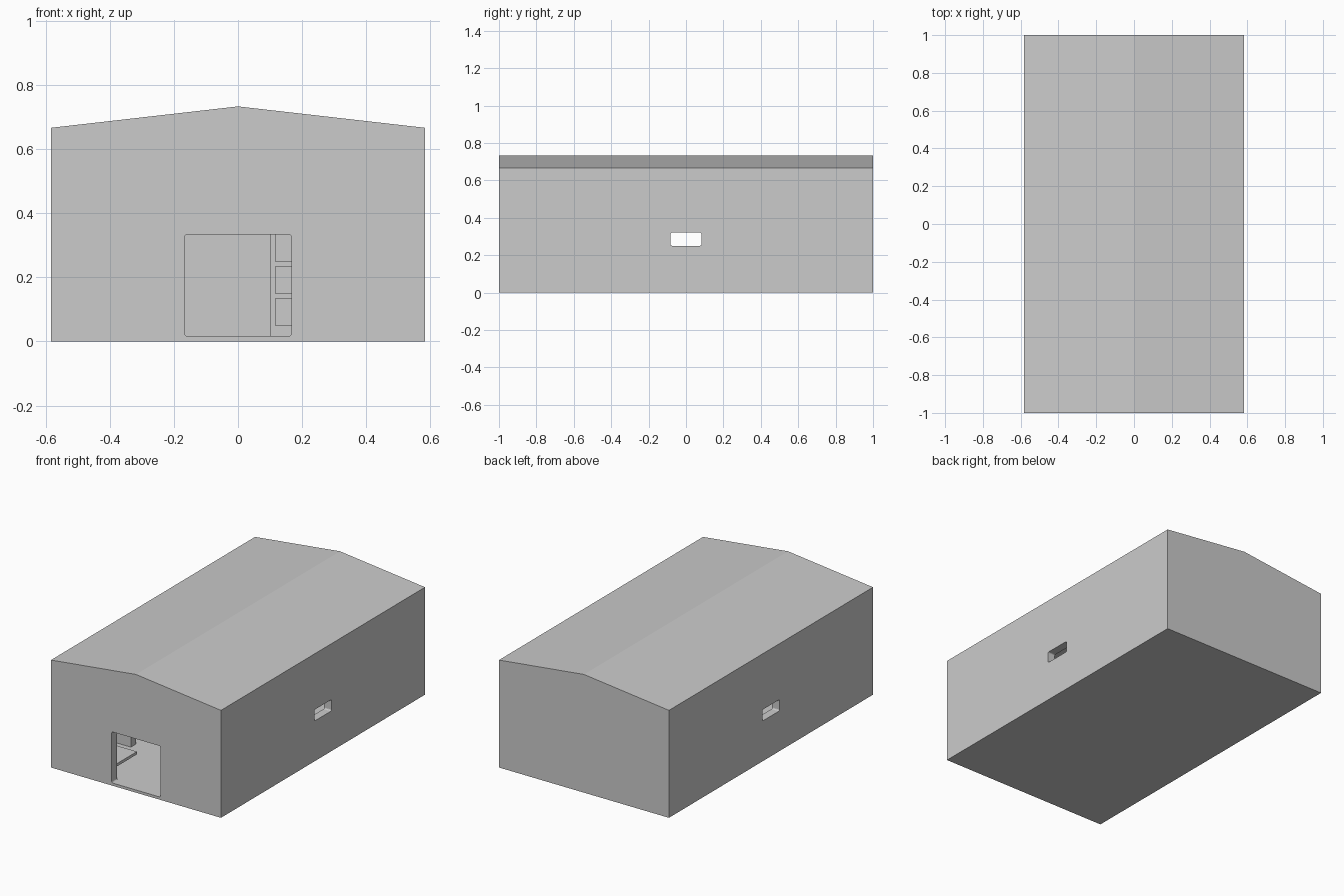
import bpy, math

if "Cube" in bpy.data.objects:
    bpy.data.objects.remove(bpy.data.objects["Cube"])

U = 1 / 60  # building module
HX, HY = 35 * U, 1.0
EAVE, RIDGE, WALL, FLOOR = 40 * U, 44 * U, 3 * U, U


def prism(name, profile, lo, hi, axis='y'):
    """Extrude a 2D profile along y (profile = x,z) or x (profile = y,z)."""
    put = (lambda a, b, d: (a, d, b)) if axis == 'y' else (lambda a, b, d: (d, a, b))
    n = len(profile)
    verts = [put(a, b, d) for d in (lo, hi) for a, b in profile]
    faces = [tuple(range(n)), tuple(reversed(range(n, 2 * n)))]
    faces += [(i, i + n, (i + 1) % n + n, (i + 1) % n) for i in range(n)]
    if axis == 'x':
        faces = [tuple(reversed(f)) for f in faces]
        
    faces = [tuple(reversed(f)) for f in faces] if axis == 'x' else faces
    me = bpy.data.meshes.new(name)
    me.from_pydata(verts, [], faces)
    import bmesh
    bm = bmesh.new()
    bm.from_mesh(me)
    bmesh.ops.recalc_face_normals(bm, faces=bm.faces)
    bm.to_mesh(me)
    bm.free()
    ob = bpy.data.objects.new(name, me)
    bpy.context.collection.objects.link(ob)
    return ob


def box(name, x0, x1, y0, y1, z0, z1):
    return prism(name, [(x0, z0), (x1, z0), (x1, z1), (x0, z1)], y0, y1)


def rounded(a0, a1, b0, b1, r=0.008, steps=3):
    pts = []
    for k, (a, b) in enumerate([(a1 - r, b1 - r), (a0 + r, b1 - r),
                                (a0 + r, b0 + r), (a1 - r, b0 + r)]):
        for s in range(steps + 1):
            t = math.pi / 2 * (k + s / steps)
            pts.append((a + r * math.cos(t), b + r * math.sin(t)))
    return pts


def gable(hx, base, eave, ridge):
    return [(-hx, base), (hx, base), (hx, eave), (0, ridge), (-hx, eave)]


def cut(target, cutter):
    cutter.hide_render = True
    m = target.modifiers.new(cutter.name, 'BOOLEAN')
    m.operation, m.solver, m.object = 'DIFFERENCE', 'EXACT', cutter
    bpy.context.view_layer.objects.active = target
    bpy.ops.object.modifier_apply(modifier=m.name)
    bpy.data.objects.remove(cutter)


# Hollow gabled building with a doorway and a window in each long wall
shell = prism('building_shell', gable(HX, 0, EAVE, RIDGE), -HY, HY)
cut(shell, prism('room_cutter', gable(HX - WALL, FLOOR, EAVE - WALL, RIDGE - WALL),
                 -HY + WALL, HY - WALL))
cut(shell, prism('door_cutter', rounded(-10 * U, 10 * U, FLOOR, 20 * U),
                 -HY - 0.1, -HY + WALL + 0.02))
for side in (-1, 1):
    lo, hi = sorted((side * (HX - WALL - 0.02), side * (HX + 0.1)))
    cut(shell, prism('window_cutter', rounded(-5 * U, 5 * U, 0.25, 0.32), lo, hi, 'x'))

# Short partition on the left
box('partition_wall', -HX + WALL, -21 * U, -33 * U, -30 * U, FLOOR, 28 * U)

# Worktop with end panels in the left front corner
box('worktop', -HX + WALL, -0.207, -0.95, -0.695, 0.066, 0.083)
box('worktop_support', -HX + WALL, -HX + WALL + U, -0.95, -0.695, FLOOR, 0.066)

# Shelving on the right: side panels, plinth, shelves and back
SX0, SX1, SY0, SY1 = 6 * U, HX - WALL, -33 * U, -24 * U
for i, x in enumerate((SX0, SX1 - U)):
    box(f'shelf_side_{i}', x, x + U, SY0, SY1, FLOOR, 28 * U)
box('shelf_plinth', SX0 + U, SX1 - U, SY0, SY1, FLOOR, 3 * U)
for i in range(1, 5):
    z = (2 + 6 * i) * U
    box(f'shelf_{i}', SX0 + U, SX1 - U, SY0, SY1, z, z + U)
box('shelf_back', SX0 + U, SX1 - U, SY1 - U / 2, SY1, 3 * U, 28 * U)
